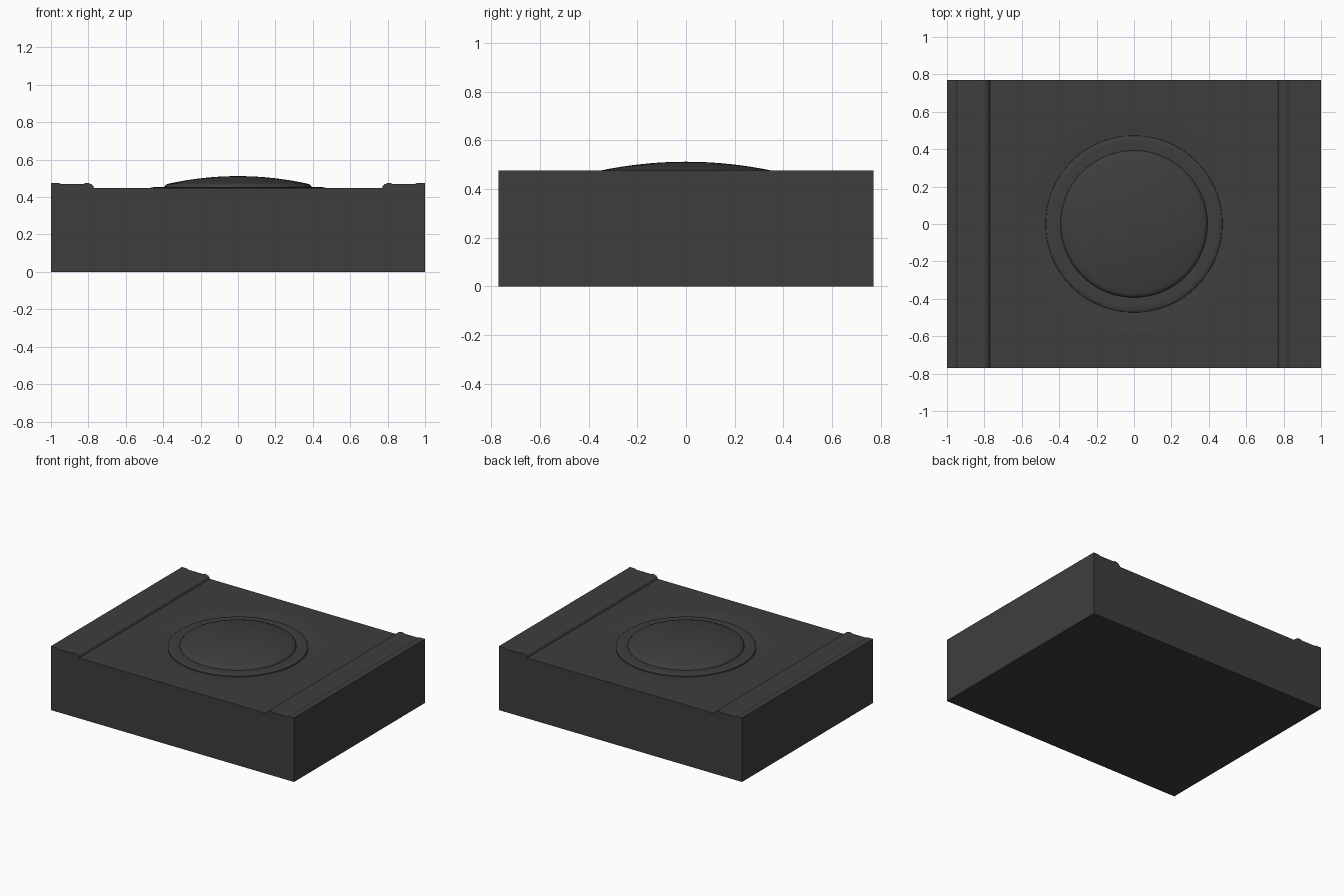
import bpy, bmesh, math

cube = bpy.data.objects.get("Cube")
if cube:
    bpy.data.objects.remove(cube, do_unlink=True)

# One dark grey material
dark = bpy.data.materials.new("dark grey")
dark.use_nodes = True
colour = (0.048, 0.048, 0.048, 1)
dark.diffuse_color = colour
dark.node_tree.nodes["Principled BSDF"].inputs["Base Color"].default_value = colour

HALF_DEPTH = 0.77
DECK = 0.448
SEGMENTS = 64


def finish(name, bm):
    bmesh.ops.recalc_face_normals(bm, faces=bm.faces)
    mesh = bpy.data.meshes.new(name)
    bm.to_mesh(mesh)
    bm.free()
    mesh.materials.append(dark)
    obj = bpy.data.objects.new(name, mesh)
    bpy.context.collection.objects.link(obj)
    return obj


def extrude_along_y(name, profile):
    bm = bmesh.new()
    face = bm.faces.new([bm.verts.new((x, -HALF_DEPTH, z)) for x, z in profile])
    out = bmesh.ops.extrude_face_region(bm, geom=[face])
    moved = [v for v in out["geom"] if isinstance(v, bmesh.types.BMVert)]
    bmesh.ops.translate(bm, verts=moved, vec=(0, 2 * HALF_DEPTH, 0))
    return finish(name, bm)


def revolve(name, profile):
    bm = bmesh.new()
    verts = [bm.verts.new((r, 0, z)) for r, z in profile]
    edges = [bm.edges.new(pair) for pair in zip(verts, verts[1:])]
    bmesh.ops.spin(bm, geom=verts + edges, cent=(0, 0, 0), axis=(0, 0, 1),
                   angle=math.tau, steps=SEGMENTS)
    bmesh.ops.remove_doubles(bm, verts=bm.verts, dist=0.0005)
    return finish(name, bm)


def smooth(obj, degrees):
    bpy.ops.object.select_all(action="DESELECT")
    obj.select_set(True)
    bpy.context.view_layer.objects.active = obj
    bpy.ops.object.shade_smooth_by_angle(angle=math.radians(degrees))


# Block with a rounded rail along each side
rail = [(1, 0.475), (0.955, 0.475), (0.945, 0.469), (0.83, 0.469), (0.815, 0.475),
        (0.797, 0.474), (0.783, 0.468), (0.774, 0.459), (0.77, DECK)]
mirrored = [(-x, z) for x, z in reversed(rail)]
body = extrude_along_y("body", [(-1, 0), (1, 0)] + rail + mirrored)

# Shallow dished recess around the dome
cutter = revolve("recess_cutter", [(0, 0.439), (0.475, 0.439), (0.58, DECK),
                                   (0.58, 0.6), (0, 0.6)])
cutter.hide_render = True
cut = body.modifiers.new("recess", "BOOLEAN")
cut.operation = "DIFFERENCE"
cut.solver = "EXACT"
cut.object = cutter
bpy.context.view_layer.objects.active = body
bpy.ops.object.modifier_apply(modifier=cut.name)
bpy.data.objects.remove(cutter, do_unlink=True)

# Rounded collar ring
collar = revolve("collar_ring", [(0.475, 0.43), (0.472, 0.447), (0.464, 0.452),
                                 (0.445, 0.453), (0.41, 0.452), (0.38, 0.451)])
smooth(collar, 40)

# Low dome with a rolled edge
RISE, RADIUS = 0.04, 0.37
arc = [(RADIUS * (1 - i / 10), 0.472 + RISE * (1 - (1 - i / 10) ** 2)) for i in range(11)]
dome = revolve("dome", [(0.395, 0.44), (0.392, 0.458), (0.384, 0.467)] + arc)
smooth(dome, 40)
